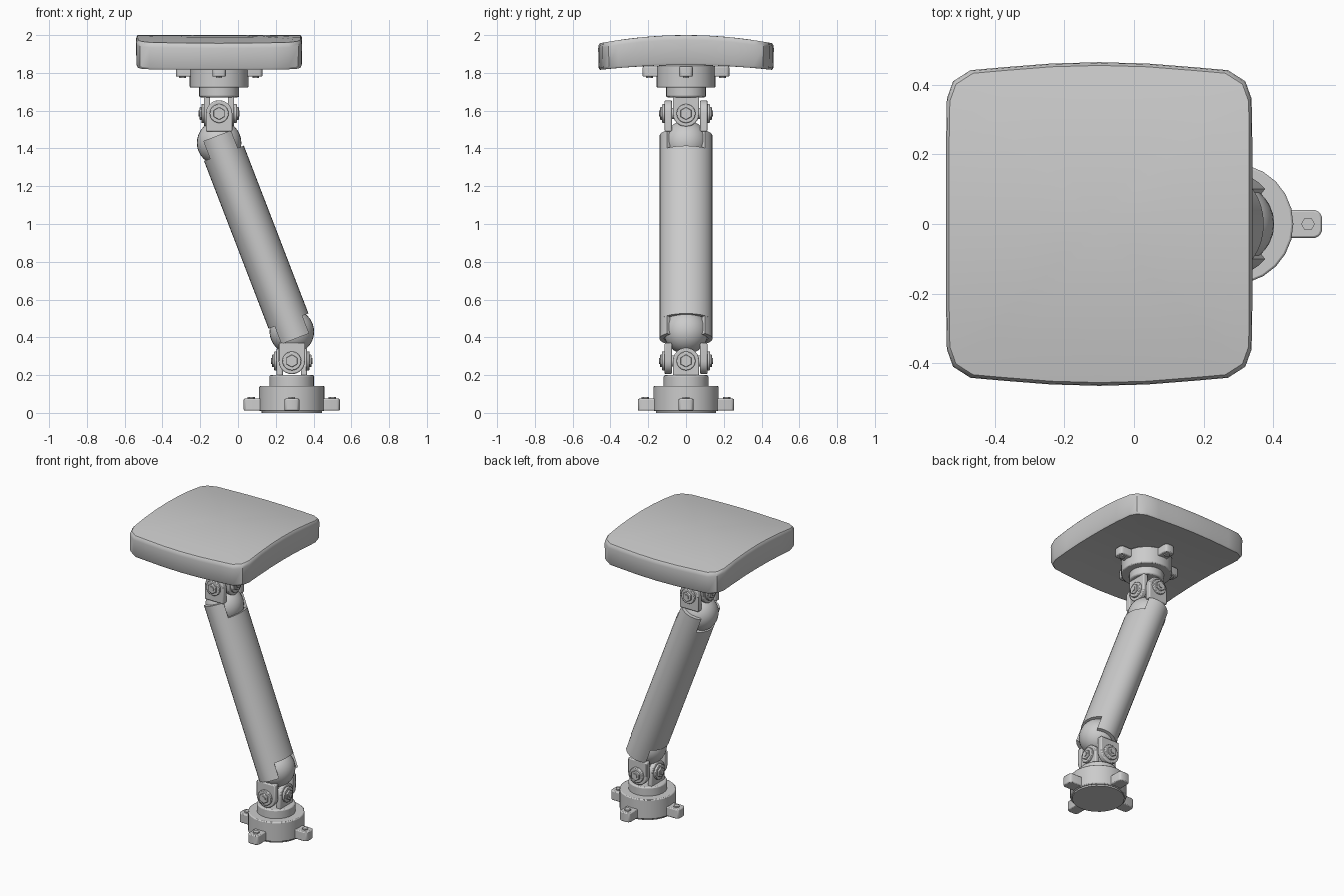
import bpy, bmesh, math
from mathutils import Matrix, Vector

if "Cube" in bpy.data.objects:
    bpy.data.objects.remove(bpy.data.objects["Cube"])

BASE_X, PAD_X = 0.285, -0.10
T = Matrix.Translation


def rot(deg, axis):
    return Matrix.Rotation(math.radians(deg), 4, axis)


def finish(name, bm, m=Matrix(), bevel=0.0):
    bmesh.ops.recalc_face_normals(bm, faces=bm.faces)
    me = bpy.data.meshes.new(name)
    bm.to_mesh(me)
    bm.free()
    me.transform(m)
    me.shade_smooth()
    me.set_sharp_from_angle(angle=math.radians(35))
    ob = bpy.data.objects.new(name, me)
    bpy.context.collection.objects.link(ob)
    if bevel:
        mod = ob.modifiers.new("edge", 'BEVEL')
        mod.width, mod.segments, mod.limit_method = bevel, 2, 'ANGLE'
        mod.angle_limit = math.radians(40)
    return ob


def prism(name, outline, z0, z1, m=Matrix(), bevel=0.0):
    bm = bmesh.new()
    lo = [bm.verts.new((x, y, z0)) for x, y in outline]
    hi = [bm.verts.new((x, y, z1)) for x, y in outline]
    n = len(lo)
    for i in range(n):
        j = (i + 1) % n
        bm.faces.new((lo[i], lo[j], hi[j], hi[i]))
    bm.faces.new(lo[::-1])
    bm.faces.new(hi)
    return finish(name, bm, m, bevel)


def circle(r, n=24, a0=0.0, a1=360.0):
    full = a1 - a0 >= 360
    k = n if full else n - 1
    return [(r * math.cos(math.radians(a0 + (a1 - a0) * i / k)),
             r * math.sin(math.radians(a0 + (a1 - a0) * i / k))) for i in range(n)]


def mount(tag, m):
    # round flange, neck ring and four bolted lugs
    prism(tag + "_foot", circle(0.16), 0.0, 0.02, m)
    prism(tag + "_flange", circle(0.173), 0.01, 0.142, m, 0.006)
    prism(tag + "_neck", circle(0.118), 0.13, 0.2, m, 0.008)
    lug = [(0.12, -0.04), (0.235, -0.04), (0.249, -0.034), (0.255, -0.02),
           (0.255, 0.02), (0.249, 0.034), (0.235, 0.04), (0.12, 0.04)]
    for i in range(4):
        r = m @ rot(90 * i, 'Z')
        prism(f"{tag}_lug_{i}", lug, 0.012, 0.075, r, 0.006)
        prism(f"{tag}_lug_bolt_{i}", circle(0.02, 6), 0.07, 0.083, r @ T((0.215, 0, 0)))


def plate(name, m, inner, outer, reach, half):
    # cheek plate with rounded end, washer and hex nut; m puts local z outward, y along the reach
    outline = [(-half, reach)] + circle(half, 13, 180, 360) + [(half, reach)]
    prism(name, outline, inner, outer, m, 0.006)
    prism(name + "_washer", circle(0.05), outer - 0.01, outer + 0.014, m, 0.004)
    prism(name + "_nut", circle(0.034, 6, 30, 390), outer, outer + 0.024, m, 0.003)
    prism(name + "_pin_end", circle(0.016, 12), outer, outer + 0.029, m)


def joint(tag, m):
    # universal joint: two crossed forks, cross block, pins, ball
    for i, s in enumerate((1, -1)):
        # fork from the ball, on +-y
        out_y = Matrix(((-s, 0, 0, 0), (0, 0, s, 0), (0, 1, 0, 0), (0, 0, 0, 1)))
        plate(f"{tag}_ball_fork_{i}", m @ out_y, 0.075, 0.113, 0.095, 0.07)
        # fork from the mount, on +-x
        out_x = Matrix(((0, 0, s, 0), (-s, 0, 0, 0), (0, -1, 0, 0), (0, 0, 0, 1)))
        plate(f"{tag}_mount_fork_{i}", m @ out_x, 0.048, 0.08, 0.095, 0.07)
    prism(tag + "_cross_block", [(-.045, -.045), (.045, -.045), (.045, .045), (-.045, .045)],
          -0.045, 0.045, m, 0.008)
    prism(tag + "_pin_x", circle(0.03, 16), -0.085, 0.085, m @ rot(90, 'Y'))
    prism(tag + "_pin_y", circle(0.03, 16), -0.11, 0.11, m @ rot(90, 'X'))
    bm = bmesh.new()
    bmesh.ops.create_uvsphere(bm, u_segments=28, v_segments=16, radius=0.118)
    finish(tag + "_ball", bm, m @ T((0, 0, 0.155)))


def shell(name, m, t0, t1, a0=0.0, a1=360.0, n=32):
    # thick-walled elliptical tube, or a sector of one
    full = a1 - a0 >= 360
    bm = bmesh.new()
    cols = []
    for c, s in circle(1, n, a0, a1):
        cols.append([bm.verts.new((rx * c, ry * s, t)) for rx, ry, t in
                     ((.113, .14, t0), (.113, .14, t1), (.093, .116, t1), (.093, .116, t0))])
    for i in range(n if full else n - 1):
        a, b = cols[i], cols[(i + 1) % n]
        for k in range(4):
            l = (k + 1) % 4
            bm.faces.new((a[k], b[k], b[l], a[l]))
    if not full:
        bm.faces.new(cols[0])
        bm.faces.new(cols[-1][::-1])
    return finish(name, bm, m)


def pad():
    # rounded cushion, arched along y, made from rings of one outline
    q = [(.44, 0), (.44, .12), (.44, .24), (.438, .36), (.42, .41), (.37, .442),
         (.28, .45), (.14, .461), (0, .465)]
    half = q + [(-x, y) for x, y in q[-2::-1]]
    outline = half + [(x, -y) for x, y in half[-2:0:-1]]

    def top(y):
        return 2 - 0.045 * (y / .465) ** 2

    def under(y):
        return 1.842 - 0.027 * (y / .465) ** 2

    levels = [(.25, under, 0), (.5, under, 0), (.75, under, 0), (.98, under, 0), (.995, under, .012),
              (1, top, -.025), (.995, top, -.01), (.98, top, 0), (.75, top, 0), (.5, top, 0), (.25, top, 0)]
    bm = bmesh.new()
    rings = [[bm.verts.new((x * s, y * s, f(y * s) + d)) for x, y in outline] for s, f, d in levels]
    n = len(outline)
    for a, b in zip(rings, rings[1:]):
        for i in range(n):
            j = (i + 1) % n
            bm.faces.new((a[i], a[j], b[j], b[i]))
    for ring, z in ((rings[0], 1.842), (rings[-1], 2.0)):
        c = bm.verts.new((0, 0, z))
        for i in range(n):
            bm.faces.new((ring[i], ring[(i + 1) % n], c))
    finish("top_pad", bm, T((PAD_X, 0, 0)))


pad()

# lower and upper mounts with their joints (upper ones upside down)
flip = rot(180, 'X')
mount("base", T((BASE_X, 0, 0)))
mount("pad_mount", T((PAD_X, 0, 1.845)) @ flip @ Matrix.Diagonal((.9, .9, .87, 1)))
joint("lower", T((BASE_X, 0, 0.275)))
joint("upper", T((PAD_X, 0, 1.585)) @ flip)

# leaning tube between the two balls, with ears hugging each ball
low, high = Vector((BASE_X, 0, 0.43)), Vector((PAD_X, 0, 1.43))
axis = high - low
lean = T(low + Vector((.004, 0, 0))) @ Matrix.Rotation(math.atan2(axis.x, axis.z), 4, 'Y')
L, gap, ear = axis.length, 0.06, 0.04
shell("arm_tube", lean, gap, L - gap)
for side, a in (("back", 90), ("front", 270)):
    shell("lower_ear_" + side, lean, -ear, gap, a - 44, a + 44, 9)
    shell("upper_ear_" + side, lean, L - gap, L + ear, a - 44, a + 44, 9)
